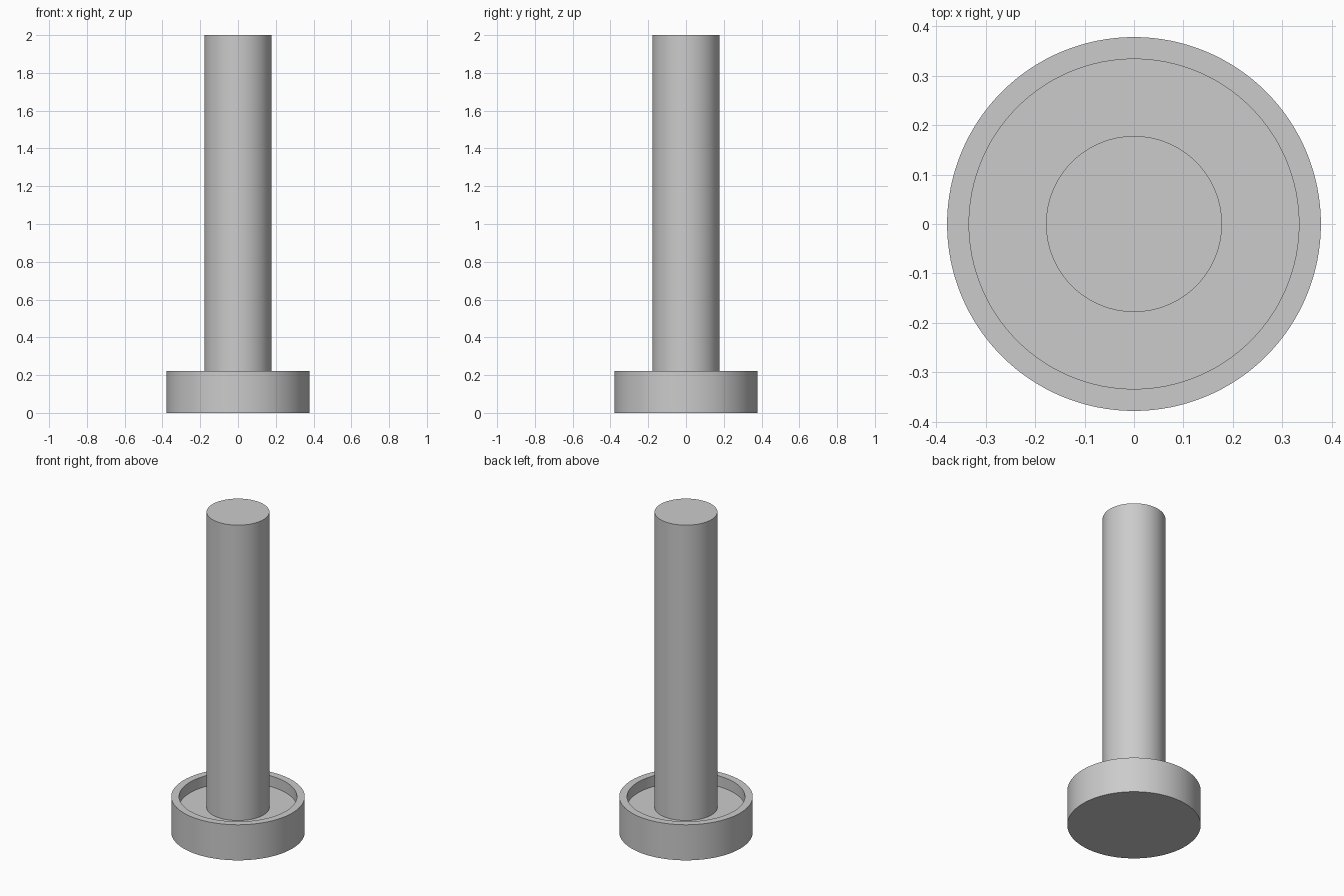
import bpy
import math

cube = bpy.data.objects.get("Cube")
if cube:
    bpy.data.objects.remove(cube, do_unlink=True)

SEGMENTS = 128
UNIT = 2 / 45  # wall thickness of the dish

grey = bpy.data.materials.new("light_grey")
grey.use_nodes = True
colour = (0.6, 0.6, 0.6, 1)
grey.diffuse_color = colour
grey.node_tree.nodes["Principled BSDF"].inputs["Base Color"].default_value = colour


def lathe(name, profile):
    """Turn a (radius, height) profile, starting and ending on the axis, around z."""
    verts, rings = [], []
    for radius, z in profile:
        count = SEGMENTS if radius else 1
        start = len(verts)
        for i in range(count):
            a = math.tau * i / SEGMENTS
            verts.append((radius * math.cos(a), radius * math.sin(a), z))
        rings.append(list(range(start, start + count)))
    # Flat end caps, with quads between the rings
    rings = [r for r in rings if len(r) > 1]
    faces = [rings[0][::-1], rings[-1]]
    for low, high in zip(rings, rings[1:]):
        for i in range(SEGMENTS):
            j = (i + 1) % SEGMENTS
            faces.append((low[i], low[j], high[j], high[i]))
    mesh = bpy.data.meshes.new(name)
    mesh.from_pydata(verts, [], faces)
    mesh.materials.append(grey)
    obj = bpy.data.objects.new(name, mesh)
    bpy.context.collection.objects.link(obj)
    bpy.ops.object.select_all(action="DESELECT")
    obj.select_set(True)
    bpy.context.view_layer.objects.active = obj
    bpy.ops.object.shade_smooth_by_angle(angle=math.radians(30))
    return obj


outer, inner, post = 8.5 * UNIT, 7.5 * UNIT, 4 * UNIT
rim, floor, top = 5 * UNIT, 3.5 * UNIT, 2.0

# Round dish with a raised rim and a post rising from its floor, in one turned solid
lathe("dish_with_post", [(outer, 0), (outer, rim), (inner, rim), (inner, floor),
                         (post, floor), (post, top)])
